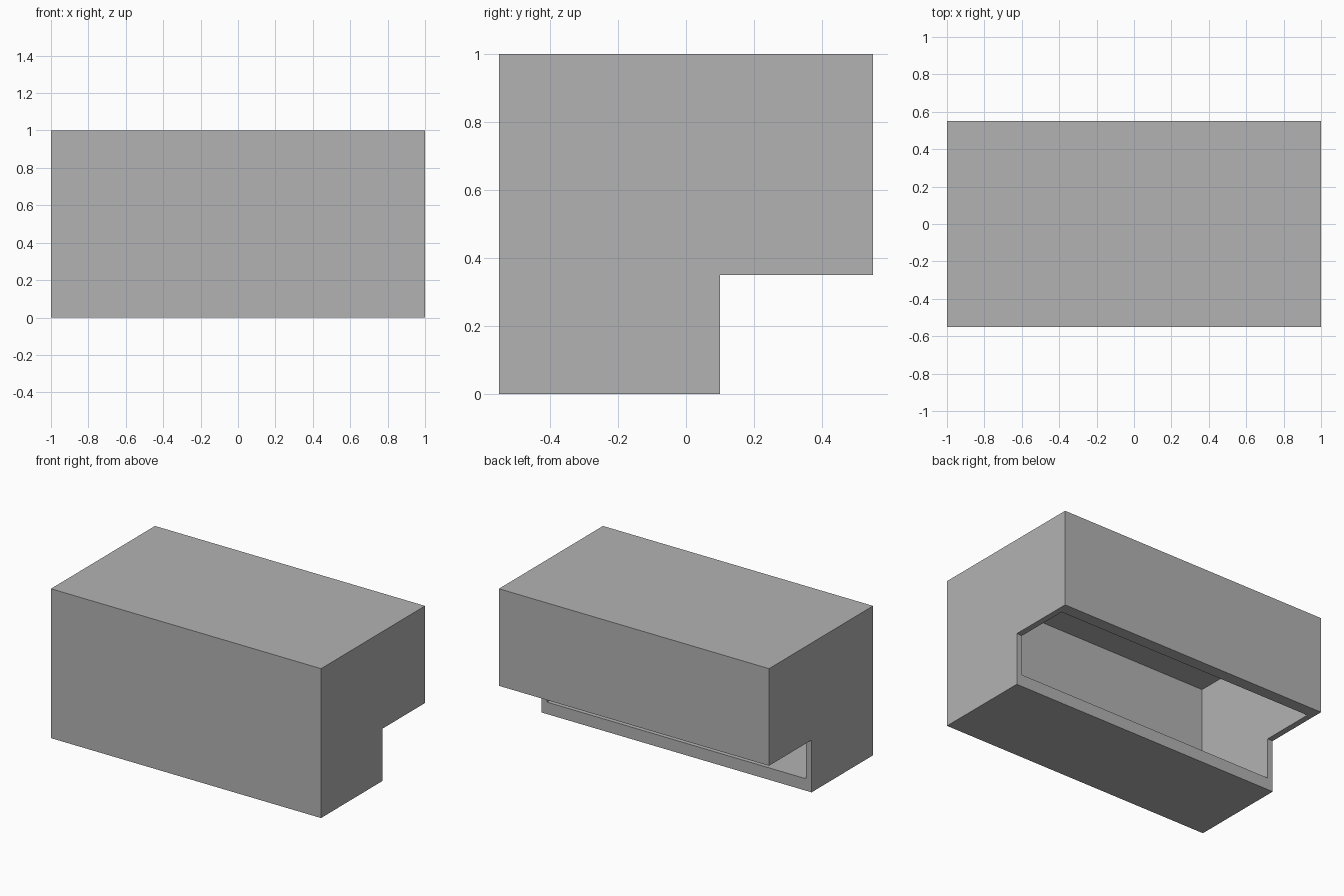
import bpy
import bmesh

default = bpy.data.objects.get("Cube")
if default:
    bpy.data.objects.remove(default, do_unlink=True)

# Single plain grey
GREY = (0.45, 0.45, 0.45, 1.0)
grey = bpy.data.materials.new("plain_grey")
grey.use_nodes = True
grey.diffuse_color = GREY
grey.node_tree.nodes["Principled BSDF"].inputs["Base Color"].default_value = GREY


def extrude_profile(name, profile, half_width):
    """Sweep a closed (y, z) profile along x, centred on x = 0."""
    bm = bmesh.new()
    face = bm.faces.new([bm.verts.new((-half_width, y, z)) for y, z in profile])
    swept = bmesh.ops.extrude_face_region(bm, geom=[face])["geom"]
    verts = [v for v in swept if isinstance(v, bmesh.types.BMVert)]
    bmesh.ops.translate(bm, verts=verts, vec=(2 * half_width, 0, 0))
    bmesh.ops.recalc_face_normals(bm, faces=bm.faces)
    mesh = bpy.data.meshes.new(name)
    bm.to_mesh(mesh)
    bm.free()
    mesh.materials.append(grey)
    obj = bpy.data.objects.new(name, mesh)
    bpy.context.collection.objects.link(obj)
    return obj


WALL, LIP = 0.04, 0.08
FRONT, BACK, TOP = -0.55, 0.55, 1.0
STEP_Y, STEP_Z = 0.1, 0.35

# Stepped outer casing with the lower back notch
casing = extrude_profile("casing", [
    (FRONT, 0), (STEP_Y, 0), (STEP_Y, STEP_Z),
    (BACK, STEP_Z), (BACK, TOP), (FRONT, TOP)], 1.0)

# Hollow interior, opening through both faces of the notch
cavity = extrude_profile("cavity_cutter", [
    (FRONT + WALL, LIP), (BACK - LIP, LIP),
    (BACK - LIP, TOP - WALL), (FRONT + WALL, TOP - WALL)], 1.0 - WALL)
cavity.hide_render = True

hollow = casing.modifiers.new("hollow", 'BOOLEAN')
hollow.operation = 'DIFFERENCE'
hollow.solver = 'EXACT'
hollow.object = cavity
bpy.context.view_layer.objects.active = casing
bpy.ops.object.modifier_apply(modifier=hollow.name)
bpy.data.objects.remove(cavity, do_unlink=True)
